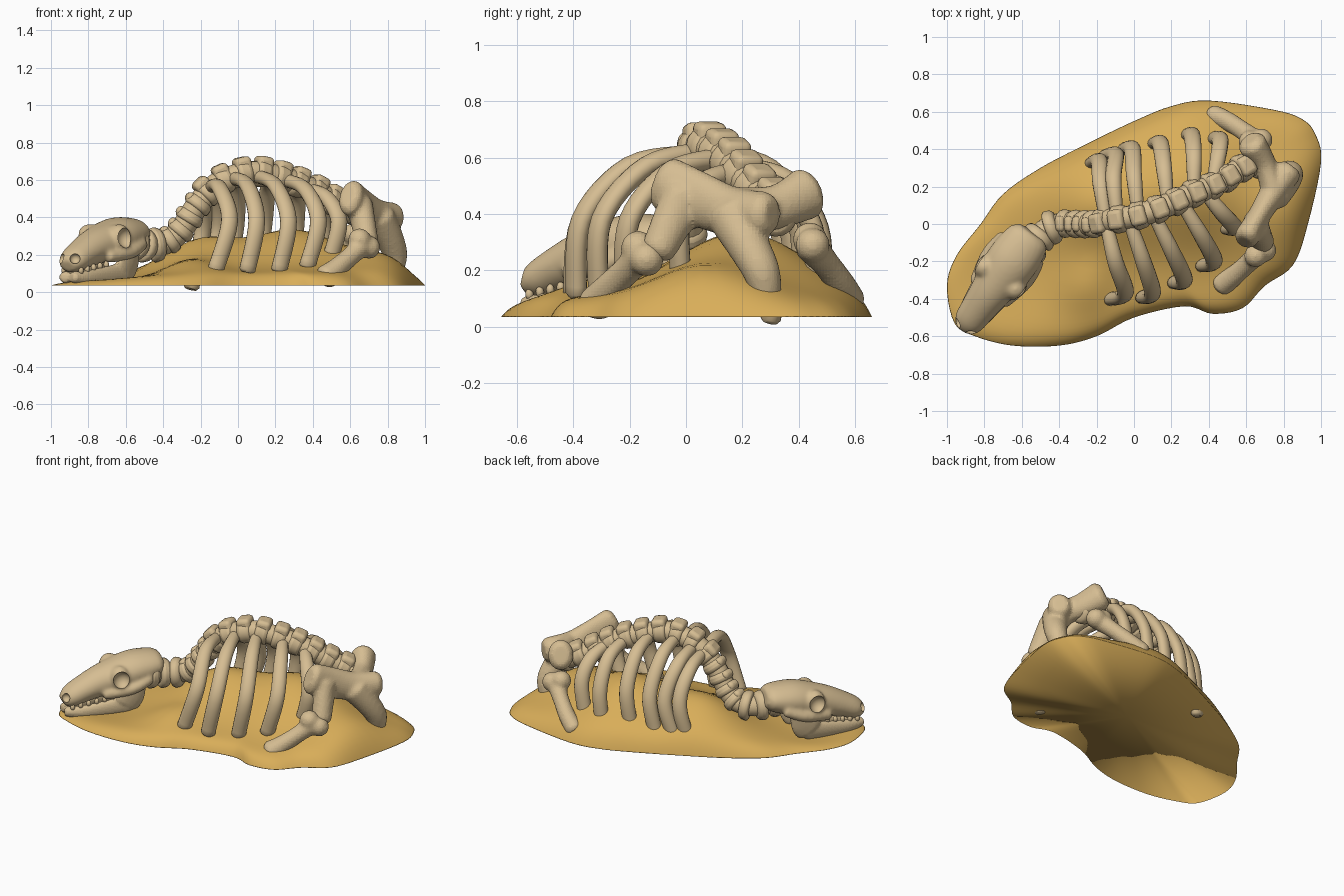
import bpy, bmesh, math
from mathutils import Vector, Matrix

if "Cube" in bpy.data.objects:
    bpy.data.objects.remove(bpy.data.objects["Cube"])


def material(name, rgb):
    m = bpy.data.materials.new(name)
    m.use_nodes = True
    m.diffuse_color = (*rgb, 1)
    m.node_tree.nodes["Principled BSDF"].inputs["Base Color"].default_value = (*rgb, 1)
    return m


BONE = material("weathered_bone", (0.67, 0.51, 0.29))
SAND = material("desert_sand", (0.69, 0.42, 0.10))
made = []


def finish(name, bm, mat=BONE, fuse=0):
    """Turn a bmesh into an object, optionally fusing its overlapping pieces."""
    bmesh.ops.recalc_face_normals(bm, faces=bm.faces)
    me = bpy.data.meshes.new(name)
    bm.to_mesh(me)
    bm.free()
    me.materials.append(mat)
    ob = bpy.data.objects.new(name, me)
    bpy.context.collection.objects.link(ob)
    made.append(ob)
    if fuse:
        r = ob.modifiers.new("fuse", "REMESH")
        r.mode, r.voxel_size = "VOXEL", fuse
        s = ob.modifiers.new("soften", "SMOOTH")
        s.factor, s.iterations = 0.5, 9
    return ob


def spline(pts, steps=6, closed=False):
    """Catmull-Rom samples through points of any dimension."""
    pts = [Vector(p) for p in pts]
    n = len(pts)
    get = (lambda i: pts[i % n]) if closed else (lambda i: pts[min(max(i, 0), n - 1)])
    out = []
    for i in range(n if closed else n - 1):
        a, b, c, d = (get(i + k) for k in (-1, 0, 1, 2))
        for k in range(steps):
            t = k / steps
            out.append(0.5 * (2 * b + (c - a) * t + (2 * a - 5 * b + 4 * c - d) * t * t
                              + (3 * b - a - 3 * c + d) * t ** 3))
    return out if closed else out + [pts[-1]]


def tube(bm, pts, ref=(0.92, 0.39, 0), sides=16):
    """Sweep an ellipse; points are (x, y, z, width radius[, thickness radius])."""
    path = spline([(*p, p[3]) if len(p) == 4 else p for p in pts])
    pos = [Vector(p[:3]) for p in path]
    stations = []
    last = len(pos) - 1
    for i, p in enumerate(path):
        t = (pos[min(i + 1, last)] - pos[max(i - 1, 0)]).normalized()
        if i == 0:
            stations.append((pos[i] - t * p[4] * 0.4, t, p[3] * 0.7, p[4] * 0.7))
        stations.append((pos[i], t, p[3], p[4]))
        if i == last:
            stations.append((pos[i] + t * p[4] * 0.4, t, p[3] * 0.7, p[4] * 0.7))
    rings = []
    for c, t, ra, rb in stations:
        a = Vector(ref)
        a = (a - t * a.dot(t)).normalized()
        b = t.cross(a)
        rings.append([bm.verts.new(c + a * ra * math.cos(w) + b * rb * math.sin(w))
                      for w in (math.tau * k / sides for k in range(sides))])
    for q, r in zip(rings, rings[1:]):
        for k in range(sides):
            j = (k + 1) % sides
            bm.faces.new((q[k], q[j], r[j], r[k]))
    bm.faces.new(rings[0][::-1])
    bm.faces.new(rings[-1])


def ball(bm, c, r, scale=(1, 1, 1)):
    m = Matrix.Translation(c) @ Matrix.Diagonal((*scale, 1))
    bmesh.ops.create_uvsphere(bm, u_segments=20, v_segments=12, radius=r, matrix=m)


# Sand mound: steep-edged hills over a wavy outline, with a flat underside
outline = [(1, .33), (.97, .48), (.9, .56), (.75, .61), (.4, .66), (.2, .63), (0, .55),
           (-.25, .43), (-.5, .3), (-.7, .16), (-.82, 0), (-.95, -.17), (-1, -.33),
           (-.96, -.53), (-.85, -.6), (-.65, -.65), (-.4, -.65), (-.2, -.6), (0, -.5),
           (.27, -.44), (.42, -.48), (.58, -.45), (.7, -.33), (.85, -.22), (.93, 0)]
hills = [(.3, .2, .33, .23), (-.2, .1, .27, .17), (-.25, -.33, .16, .06),
         (.78, .06, .25, .09), (-.8, -.3, .32, -.05)]


def mound_height(x, y, t):
    h = 0.065 + sum(k * math.exp(-((x - a) ** 2 + (y - b) ** 2) / s ** 2) for a, b, s, k in hills)
    return 0.035 + (1 - t ** 15) * h


bm = bmesh.new()
mid = Vector((0.05, 0))
edge = spline(outline, 5, closed=True)
rings = []
for k in range(1, 21):
    t = math.sin(k / 20 * math.pi / 2)
    row = [mid.lerp(p, t) for p in edge]
    rings.append([bm.verts.new((x, y, mound_height(x, y, t))) for x, y in row])
top = bm.verts.new((*mid, mound_height(*mid, 0)))
base = bm.verts.new((*mid, 0.035))
n = len(edge)
for k in range(n):
    j = (k + 1) % n
    bm.faces.new((top, rings[0][k], rings[0][j]))
    bm.faces.new((base, rings[-1][j], rings[-1][k]))
    for q, r in zip(rings, rings[1:]):
        bm.faces.new((q[k], r[k], r[j], q[j]))
finish("sand_mound", bm, SAND)

# Spine: a core cord with evenly spaced vertebrae
spine = [(-.55, -.13, .26), (-.48, -.04, .25), (-.38, 0, .27), (-.3, 0, .34), (-.22, 0, .46),
         (-.12, .02, .57), (0, .04, .625), (.1, .07, .64), (.2, .11, .62), (.31, .16, .585),
         (.41, .2, .54), (.5, .25, .485), (.6, .31, .43), (.69, .32, .39)]
bm = bmesh.new()
tube(bm, [(*p, .063) for p in spine], ref=(0, 1, 0))
finish("spine_core", bm)
path = spline(spine, 20)
bm = bmesh.new()
travelled, gap = 0.0, 0.0
for p, q in zip(path, path[1:]):
    travelled += (q - p).length
    if travelled < gap:
        continue
    neck = p.x < -0.2
    gap += 0.083 if neck else 0.108
    t = (q - p).normalized()
    side = Vector((0, 0, 1)).cross(t).normalized()
    up = t.cross(side)
    frame = Matrix((t, side, up)).transposed().to_4x4()
    frame.translation = p
    size = 0.098 if p.x < -.42 else 0.08
    bmesh.ops.create_cone(bm, cap_ends=True, segments=16, radius1=size, radius2=size * 0.88,
                          depth=0.066 if neck else 0.086,
                          matrix=frame @ Matrix.Rotation(math.pi / 2, 4, "Y"))
    box = (0.055, 0.085, 0.085) if neck else (0.09, 0.108, 0.1)
    bmesh.ops.create_cube(bm, size=1, matrix=frame @ Matrix.Translation((0, 0, 0.04))
                          @ Matrix.Diagonal((*box, 1)))
ob = finish("vertebrae", bm)
b = ob.modifiers.new("rounding", "BEVEL")
b.width, b.segments, b.limit_method = 0.024, 3, "ANGLE"

# Ribs: root on the spine, shoulder, widest bend, buried tip
near_ribs = [
    [(-.15, .01, .56), (-.1, -.2, .56), (-.045, -.37, .38), (-.12, -.4, .12)],
    [(-.03, .03, .61), (.05, -.2, .57), (.1, -.37, .38), (.05, -.39, .12)],
    [(.1, .06, .62), (.2, -.14, .57), (.27, -.3, .38), (.22, -.31, .12)],
    [(.25, .12, .6), (.36, -.06, .55), (.43, -.2, .38), (.37, -.22, .14)],
    [(.37, .18, .55), (.47, .06, .51), (.54, -.02, .38), (.5, -.02, .2)]]
far_ribs = [
    [(-.15, .02, .55), (-.18, .22, .51), (-.19, .34, .32), (-.25, .3, .03)],
    [(-.09, .04, .58), (-.11, .24, .54), (-.1, .37, .34), (-.16, .36, .12)],
    [(.02, .07, .62), (0, .26, .57), (-.01, .4, .36), (-.05, .4, .14)],
    [(.18, .12, .61), (.16, .3, .56), (.14, .43, .37), (.11, .43, .15)],
    [(.32, .18, .57), (.32, .36, .52), (.31, .47, .35), (.29, .48, .15)],
    [(.42, .22, .53), (.45, .36, .48), (.46, .45, .35), (.43, .46, .16)]]
for label, ribs in (("near_rib", near_ribs), ("far_rib", far_ribs)):
    for i, rib in enumerate(ribs):
        bm = bmesh.new()
        tube(bm, [(*p, w, .036) for p, w in zip(rib, (.034, .043, .046, .045))])
        finish(f"{label}_{i + 1}", bm)

# Pelvis: two flared wings, a rear knob and two descending pillars
bm = bmesh.new()
tube(bm, [(.6, -.075, .51, .1, .068), (.66, .03, .46, .1, .06), (.74, .16, .41, .09, .07),
          (.83, .285, .4, .08, .072)], ref=(0, 0, 1))
tube(bm, [(.75, .17, .41, .088, .07), (.7, .32, .425, .08, .062), (.63, .43, .475, .096, .08)],
     ref=(0, 0, 1))
tube(bm, [(.75, .16, .4, .09), (.81, .22, .29, .076), (.84, .27, .19, .066),
          (.82, .29, .08, .05)])
tube(bm, [(.65, 0, .46, .07, .09), (.67, -.05, .37, .065, .075), (.69, -.1, .27, .062)])
finish("pelvis", bm, fuse=.012)

# Thigh bones with knuckled heads
for label, shaft, knobs in (
        ("near_thigh_bone", [(.67, -.15, .26, .064), (.61, -.21, .2, .052), (.53, -.28, .13, .056),
                             (.47, -.32, .08, .068)], [(.7, -.14, .24), (.65, -.17, .28)]),
        ("far_thigh_bone", [(.66, .44, .29, .06), (.58, .5, .22, .05), (.5, .55, .15, .052),
                            (.42, .585, .09, .055)], [(.68, .45, .29), (.62, .44, .31)])):
    bm = bmesh.new()
    tube(bm, shaft, ref=(0, 0, 1))
    for k in knobs:
        ball(bm, k, .062)
    finish(label, bm, fuse=.011)

# Skull, laid out by distance along the snout, sideways offset and height
snout, across = Vector((-.58, -.81, 0)), Vector((.81, -.58, 0))


def head(s, side, z):
    return Vector((-.56, -.07, z)) + snout * s + across * side


bm = bmesh.new()
tube(bm, [(*head(s, 0, z), w, h) for s, w, z, h in (
    (0, .115, .32, .075), (.06, .13, .31, .092), (.16, .138, .295, .105), (.27, .128, .265, .105),
    (.37, .108, .24, .095), (.47, .094, .205, .08), (.55, .084, .17, .068),
    (.59, .066, .15, .05))], ref=across, sides=24)
for side in (-1, 1):
    # brow ring and cheek bone
    ball(bm, head(.27, side * .1, .29), .075, (.85, .85, 1))
    tube(bm, [(*head(.08, side * .115, .26), .035), (*head(.2, side * .13, .215), .035),
              (*head(.36, side * .095, .19), .035)], ref=(0, 0, 1))
upper = finish("skull", bm, fuse=.011)

# Eye sockets and nostrils
bm = bmesh.new()
for side in (-1, 1):
    ball(bm, head(.275, side * .158, .292), .056)
    ball(bm, head(.6, side * .045, .18), .028)
cutter = finish("socket_cutter", bm)
made.remove(cutter)
cutter.hide_render = True
cut = upper.modifiers.new("sockets", "BOOLEAN")
cut.operation, cut.object = "DIFFERENCE", cutter
graph = bpy.context.evaluated_depsgraph_get()
carved = bpy.data.meshes.new_from_object(upper.evaluated_get(graph))
upper.modifiers.clear()
upper.data = carved
bpy.data.objects.remove(cutter)

# Lower jaw: a flat upright branch and a deep bar on each side, meeting at the chin
bm = bmesh.new()
for side in (-1, 1):
    tube(bm, [(*head(.16, side * .108, .25), .065, .03), (*head(.2, side * .108, .16), .09, .032),
              (*head(.23, side * .105, .11), .085, .032)], ref=snout)
    tube(bm, [(*head(.22, side * .104, .105), .03, .062), (*head(.36, side * .086, .09), .028, .052),
              (*head(.5, side * .06, .078), .03, .042), (*head(.59, side * .026, .08), .036, .032)],
         ref=across)
finish("lower_jaw", bm, fuse=.009)

# Teeth along the upper jaw
bm = bmesh.new()
for side in (-1, 1):
    for k in range(5):
        ball(bm, head(.36 + k * .05, side * (.08 - k * .006), .148 - k * .008), .018, (.8, .8, 1.1))
finish("teeth", bm)

# Smooth shading everywhere; hard edges stay on the bones, the sand is soft all over
bpy.ops.object.select_all(action="DESELECT")
for ob in made:
    ob.select_set(True)
bpy.context.view_layer.objects.active = made[0]
bpy.ops.object.shade_smooth()
made[0].select_set(False)
bpy.ops.object.shade_smooth_by_angle(angle=math.radians(50))
